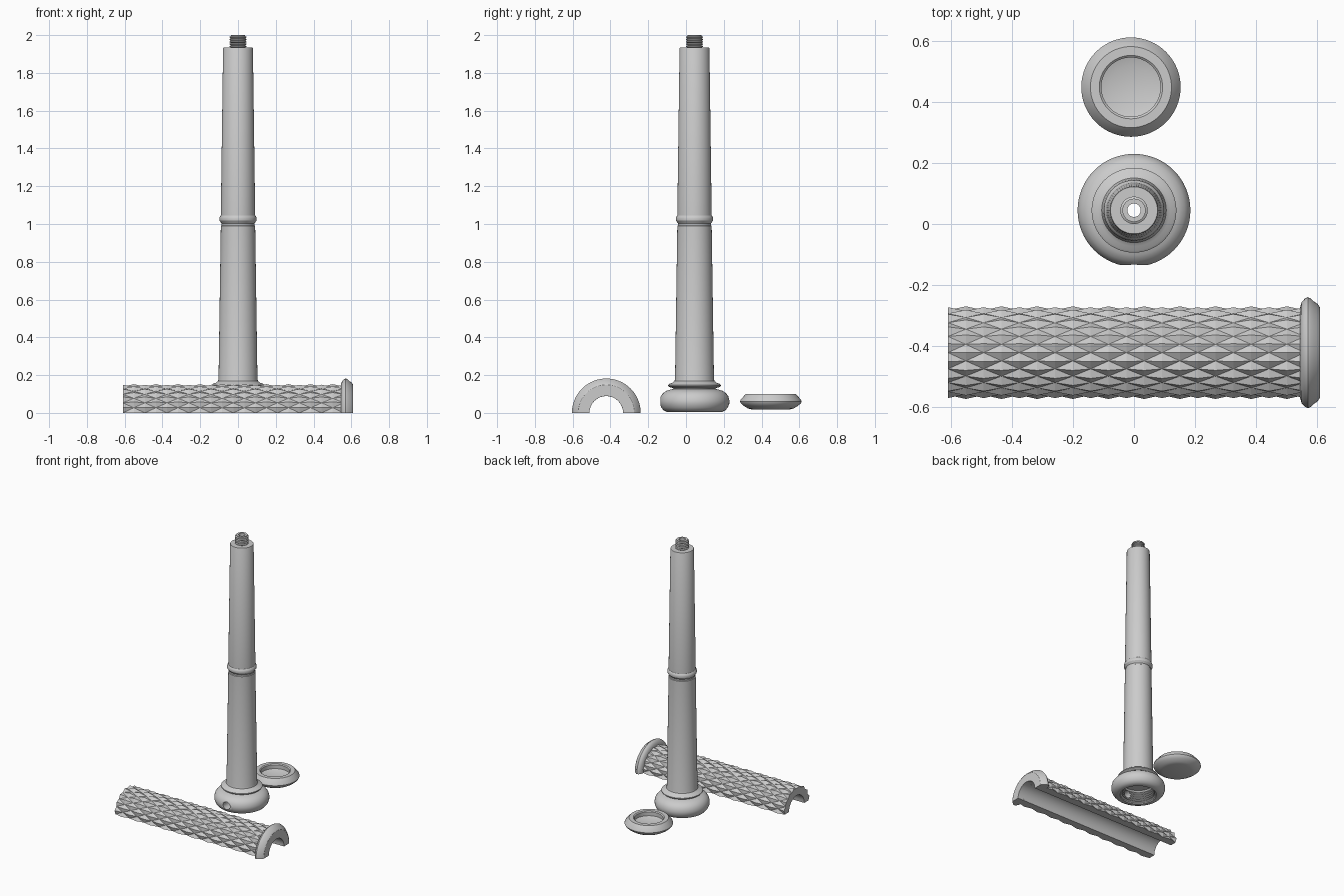
import bpy, bmesh
from math import sin, cos, pi, radians

if "Cube" in bpy.data.objects:
    bpy.data.objects.remove(bpy.data.objects["Cube"])

grey = bpy.data.materials.new("plain_grey")
grey.use_nodes = True
grey.diffuse_color = (0.6, 0.6, 0.6, 1)
grey.node_tree.nodes["Principled BSDF"].inputs["Base Color"].default_value = (0.6, 0.6, 0.6, 1)


def finish(name, bm, angle=30):
    bmesh.ops.remove_doubles(bm, verts=bm.verts, dist=1e-5)
    bmesh.ops.recalc_face_normals(bm, faces=bm.faces)
    mesh = bpy.data.meshes.new(name)
    bm.to_mesh(mesh)
    bm.free()
    mesh.materials.append(grey)
    obj = bpy.data.objects.new(name, mesh)
    bpy.context.collection.objects.link(obj)
    bpy.ops.object.select_all(action='DESELECT')
    bpy.context.view_layer.objects.active = obj
    obj.select_set(True)
    if angle:
        bpy.ops.object.shade_smooth_by_angle(angle=radians(angle))
    return obj


def revolve(name, profile, place, steps, half=False, closed=True):
    """Sweep (radius, height) points around an axis; place maps radius, height, angle to a point."""
    bm = bmesh.new()
    turn = pi if half else 2 * pi
    rings = [[bm.verts.new(place(r, h, turn * k / steps)) for r, h in profile]
             for k in range(steps + 1 if half else steps)]
    n = len(profile)
    for k in range(steps):
        a, b = rings[k], rings[(k + 1) % len(rings)]
        for i in range(n if closed else n - 1):
            j = (i + 1) % n
            bm.faces.new((a[i], a[j], b[j], b[i]))
    if half:
        bm.faces.new(rings[0])
        bm.faces.new(rings[-1])
    return finish(name, bm)


def upright(cx, cy):
    return lambda r, h, a: (cx + r * cos(a), cy + r * sin(a), h)


def thread(r_low, r_high, z0, z1, turns):
    """Zigzag profile from z0 to z1."""
    pitch = (z1 - z0) / turns
    points = []
    for i in range(turns):
        points += [(r_low, z0 + i * pitch), (r_high, z0 + (i + 0.35) * pitch),
                   (r_high, z0 + (i + 0.65) * pitch)]
    return points + [(r_low, z1)]


# Tapered shaft with bulbous base, collar, middle ring, threaded tip and bore
HY = 0.045
base = [(0.125, 0.005), (0.145, 0.005), (0.163, 0.013), (0.176, 0.028), (0.184, 0.048),
        (0.185, 0.065), (0.179, 0.088), (0.166, 0.105), (0.148, 0.117), (0.125, 0.124), (0.112, 0.127)]
collar = [(0.114, 0.132), (0.132, 0.136), (0.139, 0.142), (0.139, 0.148), (0.132, 0.154),
          (0.118, 0.159), (0.106, 0.168), (0.103, 0.18)]
ring = [(0.091, 0.99), (0.087, 0.993), (0.087, 1.003), (0.092, 1.01), (0.098, 1.018),
        (0.099, 1.028), (0.097, 1.037), (0.091, 1.045)]
tip = [(0.079, 1.93), (0.077, 1.934)] + thread(0.038, 0.045, 1.934, 1.995, 5) + [(0.038, 2.0)]
bore = [(0.022, 2.0), (0.022, 0.105)]
socket = thread(0.122, 0.112, 0.012, 0.095, 5)[::-1]
handle = revolve("handle_shaft", base + collar + ring + tip + bore + [(0.112, 0.105)] + socket,
                 upright(0, HY), 64)

# Flat seat and small round hole in the front of the base
for radius, y_inner in ((0.045, -0.134), (0.028, 0.0)):
    depth = 0.2
    bpy.ops.mesh.primitive_cylinder_add(vertices=32, radius=radius, depth=depth,
                                        location=(0, y_inner - depth / 2, 0.062), rotation=(pi / 2, 0, 0))
    cutter = bpy.context.object
    cutter.name = "hole_cutter"
    cutter.hide_render = True
    cutter.data.materials.append(grey)
    cut = handle.modifiers.new("hole", 'BOOLEAN')
    cut.operation = 'DIFFERENCE'
    cut.solver = 'EXACT'
    cut.object = cutter
    bpy.context.view_layer.objects.active = handle
    bpy.ops.object.modifier_apply(modifier=cut.name)
    bpy.data.objects.remove(cutter)

# Dished cap lying behind the shaft
cap = [(0, 0.018), (0.1, 0.018), (0.122, 0.024), (0.145, 0.038), (0.159, 0.051), (0.163, 0.06),
       (0.16, 0.069), (0.133, 0.1), (0.104, 0.1), (0.097, 0.094), (0.097, 0.066), (0.07, 0.058), (0, 0.053)]
revolve("end_cap", cap, upright(-0.01, 0.449), 64, closed=False)

# Half grip sleeve lying in front: knurled outside, smooth inside
GY, INNER = -0.422, 0.089
X0, X1 = -0.61, 0.56
COLS, ROWS = 20, 16
bm = bmesh.new()


def grip_point(r, x, a):
    return (x, GY + r * cos(a), r * sin(a))


outer, inner = [], []
for i in range(COLS + 1):
    x = X0 + (X1 - X0) * i / COLS
    angles = [pi * j / ROWS for j in range(ROWS + 1)]
    outer.append([bm.verts.new(grip_point(0.152 if (i + j) % 2 else 0.139, x, a))
                  for j, a in enumerate(angles)])
    inner.append([bm.verts.new(grip_point(INNER, x, a)) for a in angles])
for i in range(COLS):
    for j in range(ROWS):
        a, b, c, d = outer[i][j], outer[i + 1][j], outer[i + 1][j + 1], outer[i][j + 1]
        # each quad folds along its groove, leaving raised diamonds
        folds = ((a, b, d), (b, c, d)) if (i + j) % 2 else ((a, b, c), (a, c, d))
        for tri in folds:
            bm.faces.new(tri)
        bm.faces.new((inner[i][j], inner[i][j + 1], inner[i + 1][j + 1], inner[i + 1][j])).smooth = True
    for j in (0, ROWS):
        bm.faces.new((outer[i][j], outer[i + 1][j], inner[i + 1][j], inner[i][j]))
for i in (0, COLS):
    for j in range(ROWS):
        bm.faces.new((outer[i][j], outer[i][j + 1], inner[i][j + 1], inner[i][j]))
finish("knurled_grip", bm, angle=0)

# Rounded flange at the end of the grip
flange = [(INNER, 0.545), (0.149, 0.545), (0.166, 0.55), (0.177, 0.56), (0.182, 0.57), (0.178, 0.58),
          (0.168, 0.59), (0.16, 0.602), (0.148, 0.61), (INNER, 0.61)]
revolve("grip_flange", flange, grip_point, 40, half=True)
